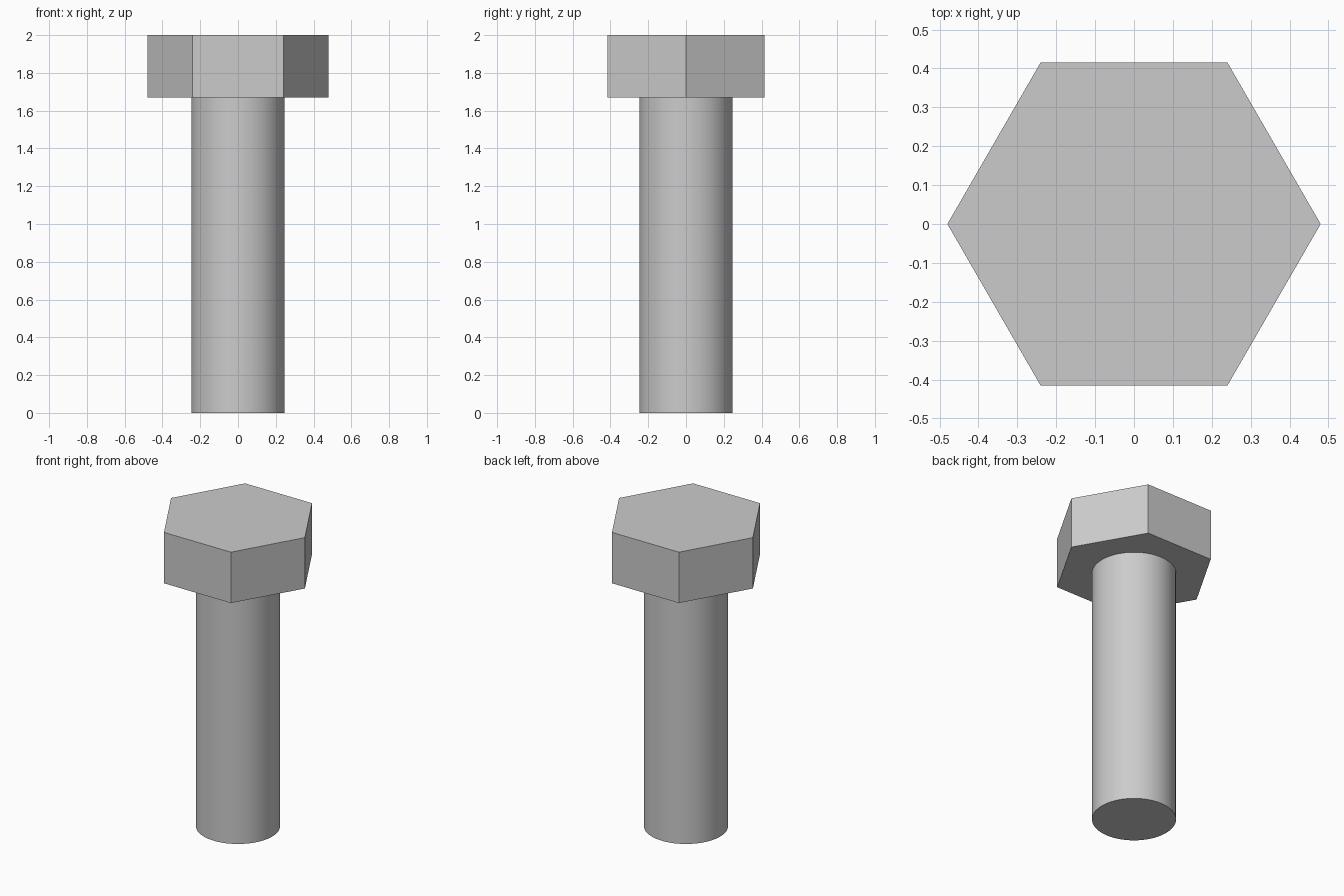
import bpy
import math

cube = bpy.data.objects.get("Cube")
if cube:
    bpy.data.objects.remove(cube, do_unlink=True)

HEAD_BASE = 1.67
TOP = 2.0

# Plain grey steel
STEEL = (0.6, 0.6, 0.6, 1.0)
steel = bpy.data.materials.new("grey_steel")
steel.use_nodes = True
steel.diffuse_color = STEEL
steel.node_tree.nodes["Principled BSDF"].inputs["Base Color"].default_value = STEEL


def prism(name, sides, radius, z_low, z_high, turn=0.0):
    """Upright capped prism between two heights."""
    bpy.ops.mesh.primitive_cylinder_add(
        vertices=sides, radius=radius, depth=z_high - z_low,
        location=(0, 0, (z_low + z_high) / 2), rotation=(0, 0, turn))
    part = bpy.context.object
    part.name = name
    part.data.name = name
    part.data.materials.append(steel)
    bpy.ops.object.transform_apply(location=True, rotation=True, scale=True)
    return part


# Hexagonal head with corners on the x axis
prism("hex_head", 6, 0.48, HEAD_BASE, TOP, math.radians(90))

# Round shank, smooth around with sharp rims
prism("shank", 64, 0.247, 0.0, HEAD_BASE)
bpy.ops.object.shade_smooth_by_angle(angle=math.radians(30))
